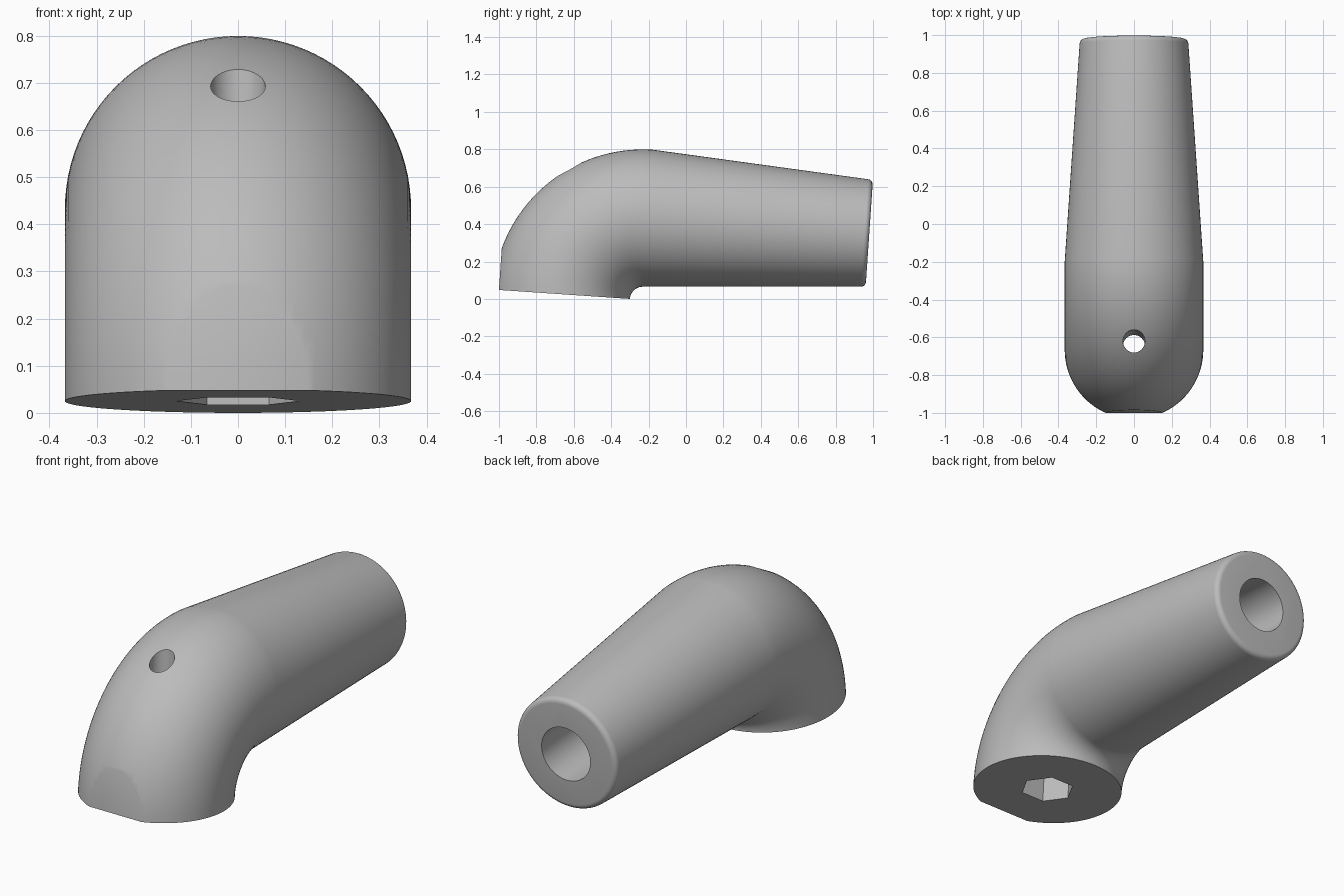
import bpy, bmesh
from math import sin, cos, pi, radians
from mathutils import Matrix, Vector

if "Cube" in bpy.data.objects:
    bpy.data.objects.remove(bpy.data.objects["Cube"], do_unlink=True)

BEND, TUBE = 0.437, 0.367          # bend radius and tube radius
LENGTH, TIP, FILLET = 1.183, 0.288, 0.027
SIDES = 96
# Local frame: bend centre at the origin, base disc on z = 0, tilted slightly nose up
FRAME = Matrix.Translation((0, -0.23, 0.0047)) @ Matrix.Rotation(radians(-3.9), 4, 'X')
FRAME.translation.z = -0.0047

grey = bpy.data.materials.new("plain grey")
grey.use_nodes = True
grey.diffuse_color = (0.5, 0.5, 0.5, 1)
grey.node_tree.nodes["Principled BSDF"].inputs["Base Color"].default_value = (0.5, 0.5, 0.5, 1)


def to_object(name, bm):
    bmesh.ops.recalc_face_normals(bm, faces=bm.faces)
    bm.transform(FRAME)
    mesh = bpy.data.meshes.new(name)
    bm.to_mesh(mesh)
    bm.free()
    mesh.materials.append(grey)
    obj = bpy.data.objects.new(name, mesh)
    bpy.context.collection.objects.link(obj)
    return obj


def prism(name, start, axis, radius, depth, sides):
    """Round or many-sided cutter running from start along axis."""
    bm = bmesh.new()
    axis = Vector(axis)
    turn = axis.to_track_quat('Z', 'Y').to_matrix().to_4x4()
    place = Matrix.Translation(Vector(start) + axis * depth / 2) @ turn
    bmesh.ops.create_cone(bm, cap_ends=True, segments=sides, radius1=radius,
                          radius2=radius, depth=depth, matrix=place)
    return to_object(name, bm)


def ring(bm, centre, up, radius):
    verts = []
    for i in range(SIDES):
        a = 2 * pi * i / SIDES
        verts.append(bm.verts.new(centre + radius * (cos(a) * Vector((1, 0, 0)) + sin(a) * up)))
    return verts


# Elbow body: quarter bend, tapered arm, rounded tip
bm = bmesh.new()
rings = []
for i in range(33):
    t = pi / 2 * i / 32
    out = Vector((0, -cos(t), sin(t)))
    rings.append(ring(bm, out * BEND, out, TUBE))
up = Vector((0, 0, 1))
for i in range(7):
    t = pi / 2 * i / 6
    y = LENGTH - FILLET * (1 - sin(t))
    rings.append(ring(bm, Vector((0, y, BEND)), up, TIP - FILLET * (1 - cos(t))))
for a, b in zip(rings, rings[1:]):
    for i in range(SIDES):
        j = (i + 1) % SIDES
        bm.faces.new((a[i], a[j], b[j], b[i]))
bm.faces.new(rings[0])
bm.faces.new(rings[-1])
body = to_object("elbow_body", bm)

# Cutters: flat on the front, arm bore, hexagonal socket, bolt hole
flat = bmesh.new()
bmesh.ops.create_cube(flat, size=1, matrix=Matrix.Translation((0, -BEND - 0.335 - 0.5, 0.2)))
cutters = [
    to_object("front_flat_cutter", flat),
    prism("arm_bore_cutter", (0, LENGTH + 0.1, BEND), (0, -1, 0), 0.139, 1.0, 48),
    prism("bolt_hole_cutter", (0, -BEND, 0.1), (0, 0, 1), 0.058, 0.9, 40),
]
# Hexagon with corners pointing sideways
hexagon = bmesh.new()
bmesh.ops.create_cone(hexagon, cap_ends=True, segments=6, radius1=0.132, radius2=0.132, depth=0.4,
                      matrix=Matrix.Translation((0, -BEND, 0.1)) @ Matrix.Rotation(pi / 2, 4, 'Z'))
cutters.append(to_object("hex_socket_cutter", hexagon))

bpy.context.view_layer.objects.active = body
for cutter in cutters:
    cutter.hide_render = True
    mod = body.modifiers.new(cutter.name, 'BOOLEAN')
    mod.operation, mod.solver, mod.object = 'DIFFERENCE', 'EXACT', cutter
    bpy.ops.object.modifier_apply(modifier=mod.name)
    bpy.data.objects.remove(cutter, do_unlink=True)

# Smooth shading with sharp rims
for obj in bpy.context.selected_objects:
    obj.select_set(False)
body.select_set(True)
bpy.ops.object.shade_smooth_by_angle(angle=radians(30))
